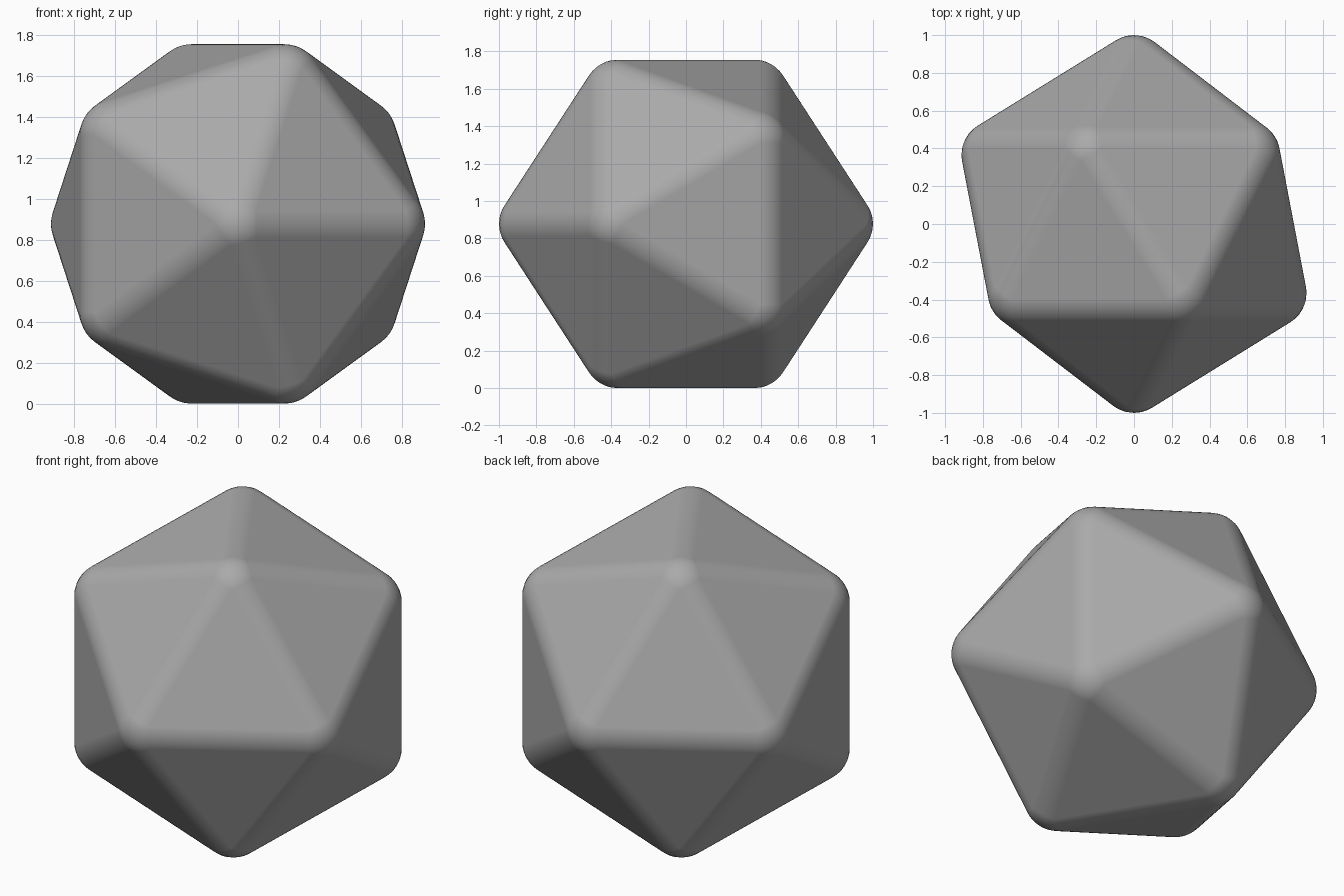
import bpy
import bmesh
from math import sin, cos, tan, pi, sqrt, acos
from mathutils import Vector
from mathutils.bvhtree import BVHTree

# Remove the default cube
cube = bpy.data.objects.get("Cube")
if cube:
    bpy.data.objects.remove(cube, do_unlink=True)

CORE = 0.82         # circumradius of the sharp core
ROUND = 0.18        # radius of the rounded edges
SEGMENTS = 6
INRADIUS = 0.79465  # face distance of a unit icosahedron


def icosahedron(radius):
    """Icosahedron with its poles on the y axis."""
    bm = bmesh.new()
    for side in (-1, 1):
        bm.verts.new((0, side * radius, 0))
        for i in range(5):
            a = i * 2 * pi / 5
            ring = Vector((2 * cos(a), 1, 2 * sin(a))) * radius / sqrt(5)
            bm.verts.new((-side * ring.x, side * ring.y, -side * ring.z))
    bmesh.ops.convex_hull(bm, input=bm.verts[:])
    bmesh.ops.recalc_face_normals(bm, faces=bm.faces[:])
    return bm


# Sharp outer body, bevelled along every edge
body = icosahedron(CORE + ROUND / INRADIUS)
half_turn = (pi - acos(-sqrt(5) / 3)) / 2
bmesh.ops.bevel(body, geom=body.edges[:], offset=ROUND * tan(half_turn),
                offset_type='OFFSET', segments=SEGMENTS, profile=0.5,
                affect='EDGES')

# Make the rounding exact: constant distance from the inner core
core = icosahedron(CORE)
tree = BVHTree.FromBMesh(core)
for v in body.verts:
    near = tree.find_nearest(v.co)[0]
    v.co = near + (v.co - near).normalized() * ROUND

# Stand it on the ground
lift = -min(v.co.z for v in body.verts)
bmesh.ops.translate(body, verts=body.verts[:], vec=(0, 0, lift))
bmesh.ops.recalc_face_normals(body, faces=body.faces[:])

mesh = bpy.data.meshes.new("rounded_icosahedron")
body.to_mesh(mesh)
body.free()
core.free()
solid = bpy.data.objects.new("rounded_icosahedron", mesh)
bpy.context.collection.objects.link(solid)

# Plain grey
grey = bpy.data.materials.new("grey")
grey.use_nodes = True
colour = (0.4, 0.4, 0.4, 1)
grey.diffuse_color = colour
grey.node_tree.nodes["Principled BSDF"].inputs["Base Color"].default_value = colour
mesh.materials.append(grey)

# Smooth edges, flat faces
mesh.shade_smooth()
weighted = solid.modifiers.new("weighted_normals", 'WEIGHTED_NORMAL')
weighted.weight = 100
